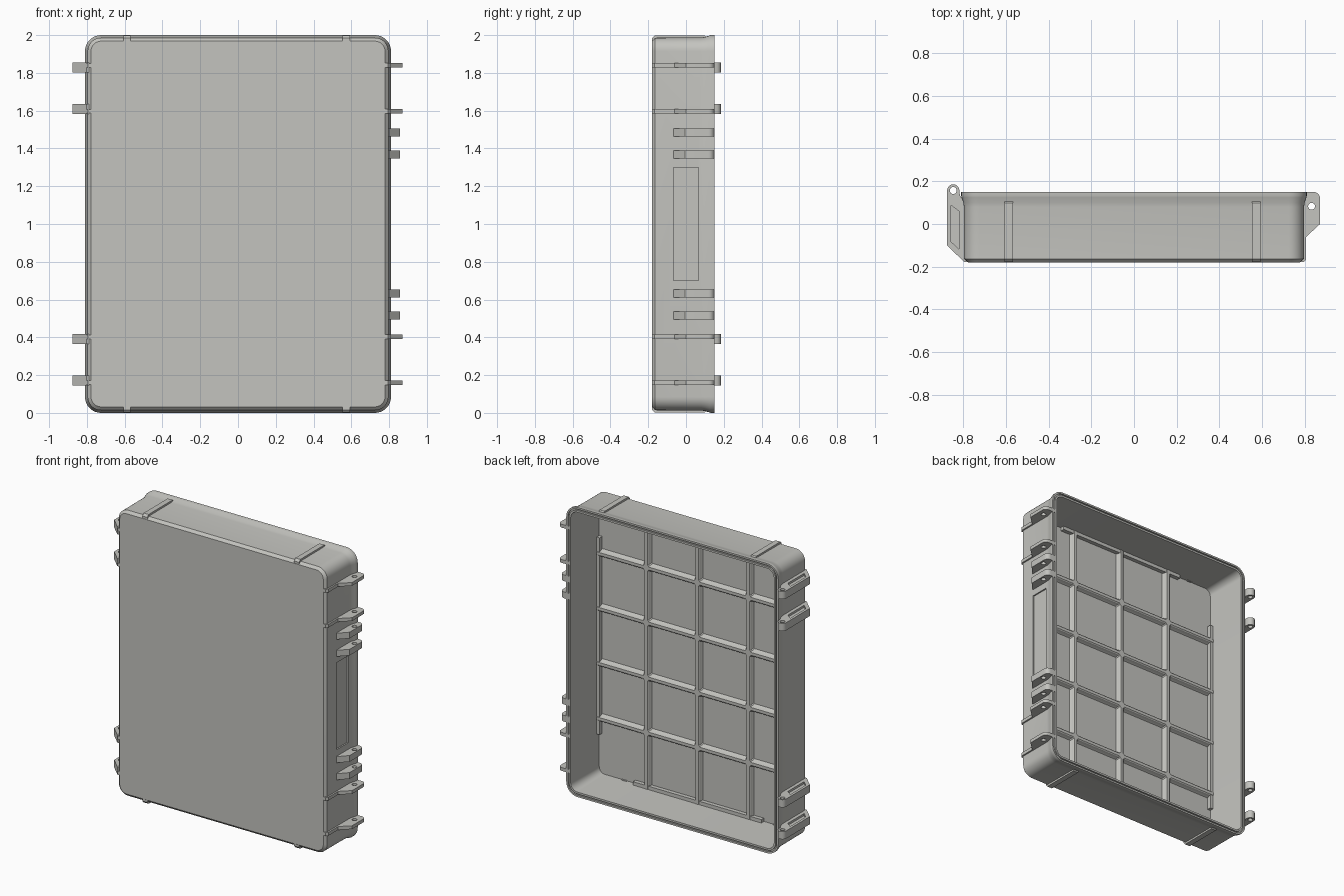
import bpy, bmesh, math
from mathutils import Matrix

if "Cube" in bpy.data.objects:
    bpy.data.objects.remove(bpy.data.objects["Cube"])

grey = bpy.data.materials.new("warm_grey_plastic")
grey.diffuse_color = (0.55, 0.55, 0.52, 1)
grey.use_nodes = True
grey.node_tree.nodes["Principled BSDF"].inputs["Base Color"].default_value = grey.diffuse_color


def finish(ob, angle=30):
    """Convert to a mesh, colour it and smooth the shallow angles."""
    bpy.ops.object.select_all(action='DESELECT')
    ob.select_set(True)
    bpy.context.view_layer.objects.active = ob
    bpy.ops.object.convert(target='MESH')
    ob.data.materials.clear()
    ob.data.materials.append(grey)
    bpy.ops.object.shade_smooth_by_angle(angle=math.radians(angle))
    return ob


def from_bmesh(name, bm):
    bmesh.ops.recalc_face_normals(bm, faces=bm.faces)
    me = bpy.data.meshes.new(name)
    bm.to_mesh(me)
    bm.free()
    ob = bpy.data.objects.new(name, me)
    bpy.context.collection.objects.link(ob)
    return ob


def plate(name, loops, thick, matrix):
    """Flat outline with holes, extruded evenly along its own z."""
    cu = bpy.data.curves.new(name, 'CURVE')
    cu.dimensions = '2D'
    cu.fill_mode = 'BOTH'
    cu.extrude = thick / 2
    for pts in loops:
        sp = cu.splines.new('POLY')
        sp.points.add(len(pts) - 1)
        for p, (x, y) in zip(sp.points, pts):
            p.co = (x, y, 0, 1)
        sp.use_cyclic_u = True
    ob = bpy.data.objects.new(name, cu)
    bpy.context.collection.objects.link(ob)
    ob.matrix_world = matrix
    return finish(ob)


def arc(cx, cy, r, a0, a1, n):
    return [(cx + r * math.cos(math.radians(a0 + (a1 - a0) * i / n)),
             cy + r * math.sin(math.radians(a0 + (a1 - a0) * i / n))) for i in range(n + 1)]


def circle(cx, cy, r):
    return arc(cx, cy, r, 0, 360, 20)[:-1]


def at_z(z):
    return Matrix.Translation((0, 0, z))


def outline(inset):
    """Rounded rectangle of the case, in x and z."""
    hx, hz, r = 0.81 - inset, 1.0 - inset, 0.085 - inset
    pts = []
    for k, (sx, sz) in enumerate([(1, 1), (-1, 1), (-1, -1), (1, -1)]):
        pts += arc(sx * (hx - r), 1 + sz * (hz - r), r, 90 * k, 90 * k + 90, 8)
    return pts


# Case shell: one closed loft from the front face, round the rim, to the floor
FLOOR = -0.15
profile = [(0.032, -0.18), (0.014, -0.163), (0.013, 0.08), (0.010, 0.10), (0.002, 0.125),
           (0, 0.132), (0, 0.15), (0.012, 0.15), (0.012, 0.14), (0.021, 0.14),
           (0.021, 0.15), (0.034, 0.15), (0.042, FLOOR)]
bm = bmesh.new()
rings = [[bm.verts.new((x, y, z)) for x, z in outline(i)] for i, y in profile]
for a, b in zip(rings, rings[1:]):
    for j in range(len(a)):
        k = (j + 1) % len(a)
        bm.faces.new((a[j], a[k], b[k], b[j]))
bm.faces.new(rings[0])
bm.faces.new(rings[-1])
shell = from_bmesh("case_shell", bm)

# Shallow recessed panel in the latch side
bm = bmesh.new()
bmesh.ops.create_cube(bm, size=1, matrix=Matrix.Translation((0.837, 0, 1.0))
                      @ Matrix.Diagonal((0.1, 0.13, 0.6, 1)))
cutter = from_bmesh("panel_cutter", bm)
cutter.hide_render = True
cut = shell.modifiers.new("panel_recess", 'BOOLEAN')
cut.operation = 'DIFFERENCE'
cut.solver = 'EXACT'
cut.object = cutter
finish(shell)
bpy.data.objects.remove(cutter)

# Grid of tapered ribs on the inner floor
RIB_X = [-0.39, 0, 0.39]
RIB_Z = [0.43, 0.81, 1.19, 1.57]
RISE = 0.03
section = [(-0.030, FLOOR - 0.005), (-0.022, FLOOR + 0.006), (-0.016, FLOOR + RISE - 0.005),
           (-0.010, FLOOR + RISE), (0.010, FLOOR + RISE), (0.016, FLOOR + RISE - 0.005),
           (0.022, FLOOR + 0.006), (0.030, FLOOR - 0.005)]
for i, x in enumerate(RIB_X):
    plate(f"upright_rib_{i}", [section], 1.93, Matrix.Translation((x, 0, 1)))
for i, z in enumerate(RIB_Z):
    plate(f"cross_rib_{i}", [section], 1.55,
          Matrix.Translation((0, 0, z)) @ Matrix.Rotation(math.pi / 2, 4, 'Y'))
bm = bmesh.new()
for x in RIB_X:
    for z in RIB_Z:
        bmesh.ops.create_cone(bm, cap_ends=True, segments=16, radius1=0.040, radius2=0.024,
                              depth=RISE, matrix=Matrix.Translation((x, FLOOR + RISE / 2, z))
                              @ Matrix.Rotation(-math.pi / 2, 4, 'X'))
finish(from_bmesh("rib_junctions", bm))

# Low ledges where the floor meets the walls
bm = bmesh.new()
for s in (-1, 1):
    for loc, size in (((s * 0.76, FLOOR + 0.013, 1), (0.03, 0.03, 1.36)),
                      ((0, FLOOR + 0.013, 1 + s * 0.95), (0.98, 0.03, 0.03))):
        bmesh.ops.create_cube(bm, size=1, matrix=Matrix.Translation(loc)
                              @ Matrix.Diagonal((*size, 1)))
finish(from_bmesh("wall_ledges", bm))

# Straps across the top and bottom sides
strap = [(-0.179, 0.955), (-0.179, 0.984), (-0.165, 0.999), (0.098, 0.999), (0.112, 0.985),
         (0.112, 0.980), (-0.14, 0.980), (-0.14, 0.955)]
for s, side in ((1, "top"), (-1, "bottom")):
    for x, end in ((-0.587, "left"), (0.573, "right")):
        plate(f"{side}_strap_{end}", [[(y, s * z) for y, z in strap]], 0.038,
              Matrix(((0, 0, 1, x), (1, 0, 0, 0), (0, 1, 0, 1), (0, 0, 0, 1))))

# Outlines in x and y of the side fittings
ear = [(0.775, -0.179), (0.795, -0.179), (0.807, -0.166), (0.807, -0.06), (0.872, 0.0)] \
    + arc(0.842, 0.12, 0.03, 0, 90, 6) + [(0.785, 0.15), (0.785, -0.14), (0.775, -0.14)]
latch_ear = [(0.785, -0.065), (0.80, -0.065), (0.857, -0.005)] \
    + arc(0.827, 0.12, 0.03, 0, 90, 6) + [(0.785, 0.15)]
hinge = [(-0.79, -0.172), (-0.802, -0.172), (-0.876, -0.10)] \
    + arc(-0.847, 0.157, 0.029, 180, 0, 10) + [(-0.816, 0.135), (-0.79, 0.09)]
pocket = [(-0.858, 0.088), (-0.820, 0.060), (-0.820, -0.118), (-0.858, -0.082)]
web = [(-0.862, 0.092), (-0.815, 0.065), (-0.815, -0.122), (-0.862, -0.086)]
side_rib = [(-0.775, -0.179), (-0.795, -0.179), (-0.807, -0.166), (-0.807, 0.11),
            (-0.785, 0.11), (-0.785, -0.14), (-0.775, -0.14)]


def mirrored(heights):
    return [1 + s * (z - 1) for z in heights for s in (1, -1)]


# Latch side: thin ears, and thicker ears beside the panel
for i, z in enumerate(mirrored((1.840, 1.597))):
    plate(f"thin_ear_{i}", [ear, circle(0.832, 0.083, 0.016)], 0.023, at_z(z))
    plate(f"hinge_side_rib_{i}", [side_rib], 0.021, at_z(z))
for i, z in enumerate(mirrored((1.485, 1.367))):
    plate(f"latch_ear_{i}", [latch_ear, circle(0.832, 0.083, 0.016)], 0.043, at_z(z))

# Hinge side: knuckles with a pin hole and a pocket closed by a thin web
for i, z in enumerate(mirrored((1.829, 1.609))):
    plate(f"hinge_knuckle_{i}", [hinge, circle(-0.847, 0.157, 0.016), pocket], 0.053, at_z(z))
    plate(f"hinge_web_{i}", [web], 0.024, at_z(z))
